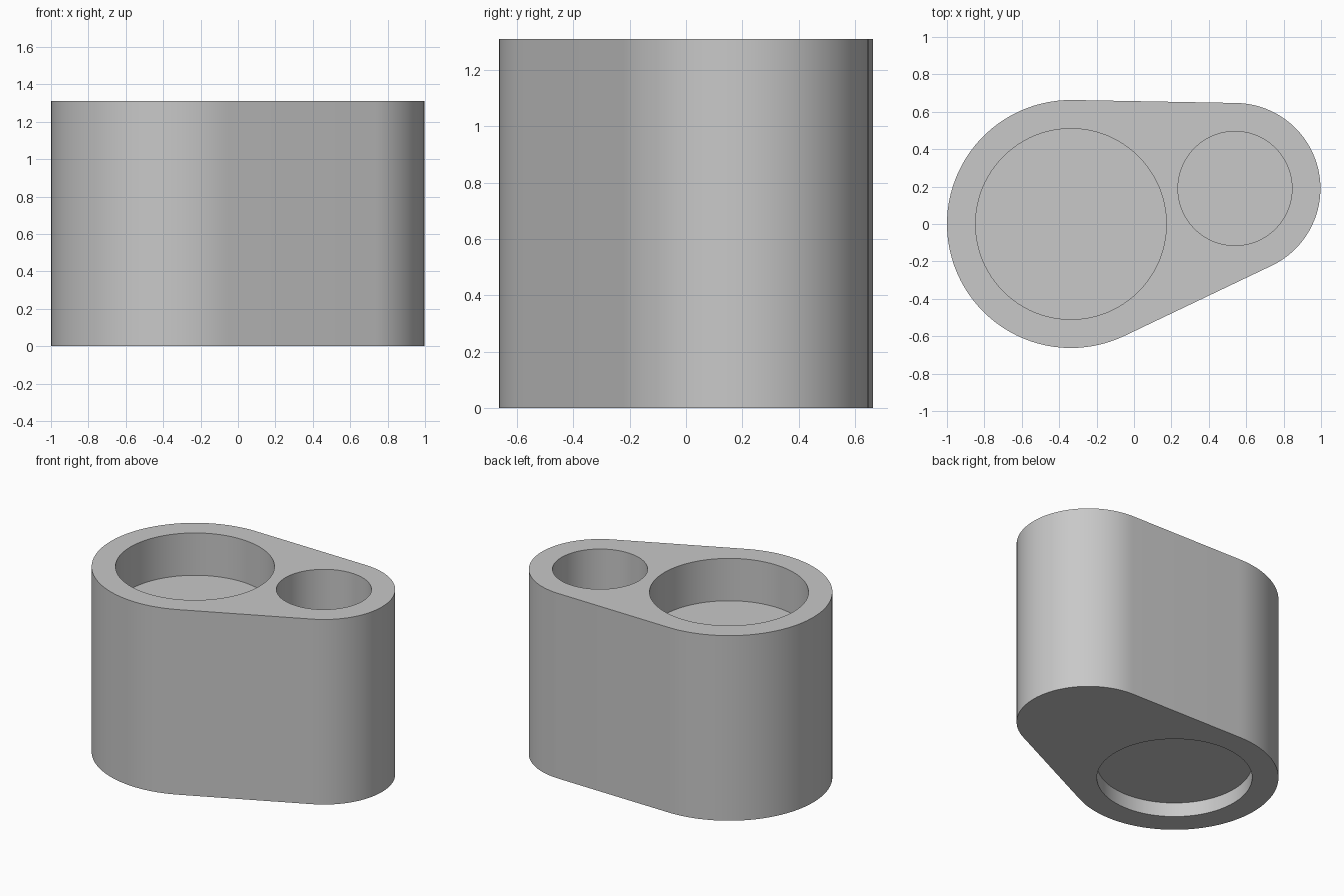
import bpy
import bmesh
from math import acos, atan2, cos, hypot, pi, radians, sin

cube = bpy.data.objects.get("Cube")
if cube:
    bpy.data.objects.remove(cube, do_unlink=True)

HEIGHT = 1.31
BIG = (-0.337, 0.0)
SMALL = (0.54, 0.19)
BIG_OUTER, SMALL_OUTER = 0.663, 0.457
BIG_INNER, SMALL_INNER = 0.51, 0.305
BIG_FLOOR = HEIGHT - 0.30
SMALL_FLOOR = 0.15
FOOT_RADIUS, FOOT_CEILING = 0.495, 0.10


def arc(centre, radius, start, end, count):
    """Points on an arc, including both ends."""
    angles = [start + (end - start) * i / count for i in range(count + 1)]
    return [(centre[0] + radius * cos(a), centre[1] + radius * sin(a)) for a in angles]


def circle(centre, radius):
    return arc(centre, radius, 0, 2 * pi, 96)[:-1]


def outline():
    """Two circles joined by their outer tangent lines."""
    dx, dy = SMALL[0] - BIG[0], SMALL[1] - BIG[1]
    axis = atan2(dy, dx)
    spread = acos((BIG_OUTER - SMALL_OUTER) / hypot(dx, dy))
    return (arc(SMALL, SMALL_OUTER, axis - spread, axis + spread, 40)
            + arc(BIG, BIG_OUTER, axis + spread, axis - spread + 2 * pi, 56))


bm = bmesh.new()


def ring(points, z):
    verts = [bm.verts.new((x, y, z)) for x, y in points]
    edges = [bm.edges.new((v, verts[i - 1])) for i, v in enumerate(verts)]
    return verts, edges


def wall(lower, upper):
    for i in range(len(lower)):
        bm.faces.new((lower[i - 1], lower[i], upper[i], upper[i - 1]))


def pocket(points, rim_z, floor_z):
    """Recess wall and its closed end; returns the rim edges."""
    rim, rim_edges = ring(points, rim_z)
    end, _ = ring(points, floor_z)
    wall(end, rim)
    bm.faces.new(end)
    return rim_edges


# Outer wall
bottom, bottom_edges = ring(outline(), 0)
top, top_edges = ring(outline(), HEIGHT)
wall(bottom, top)

# Two round pockets in the top, one shallow recess underneath
top_edges += pocket(circle(BIG, BIG_INNER), HEIGHT, BIG_FLOOR)
top_edges += pocket(circle(SMALL, SMALL_INNER), HEIGHT, SMALL_FLOOR)
bottom_edges += pocket(circle(BIG, FOOT_RADIUS), 0, FOOT_CEILING)

# Flat top and bottom around the openings
for edges, up in ((top_edges, 1), (bottom_edges, -1)):
    bmesh.ops.triangle_fill(bm, edges=edges, use_beauty=True, normal=(0, 0, up))
bmesh.ops.recalc_face_normals(bm, faces=bm.faces)

mesh = bpy.data.meshes.new("holder_body")
bm.to_mesh(mesh)
bm.free()
body = bpy.data.objects.new("holder_body", mesh)
bpy.context.collection.objects.link(body)

# Plain grey material
grey = bpy.data.materials.new("light_grey")
grey.use_nodes = True
colour = (0.58, 0.58, 0.58, 1)
grey.diffuse_color = colour
grey.node_tree.nodes["Principled BSDF"].inputs["Base Color"].default_value = colour
mesh.materials.append(grey)

# Smooth round walls with crisp rims
bpy.ops.object.select_all(action="DESELECT")
body.select_set(True)
bpy.context.view_layer.objects.active = body
bpy.ops.object.shade_smooth_by_angle(angle=radians(30))
